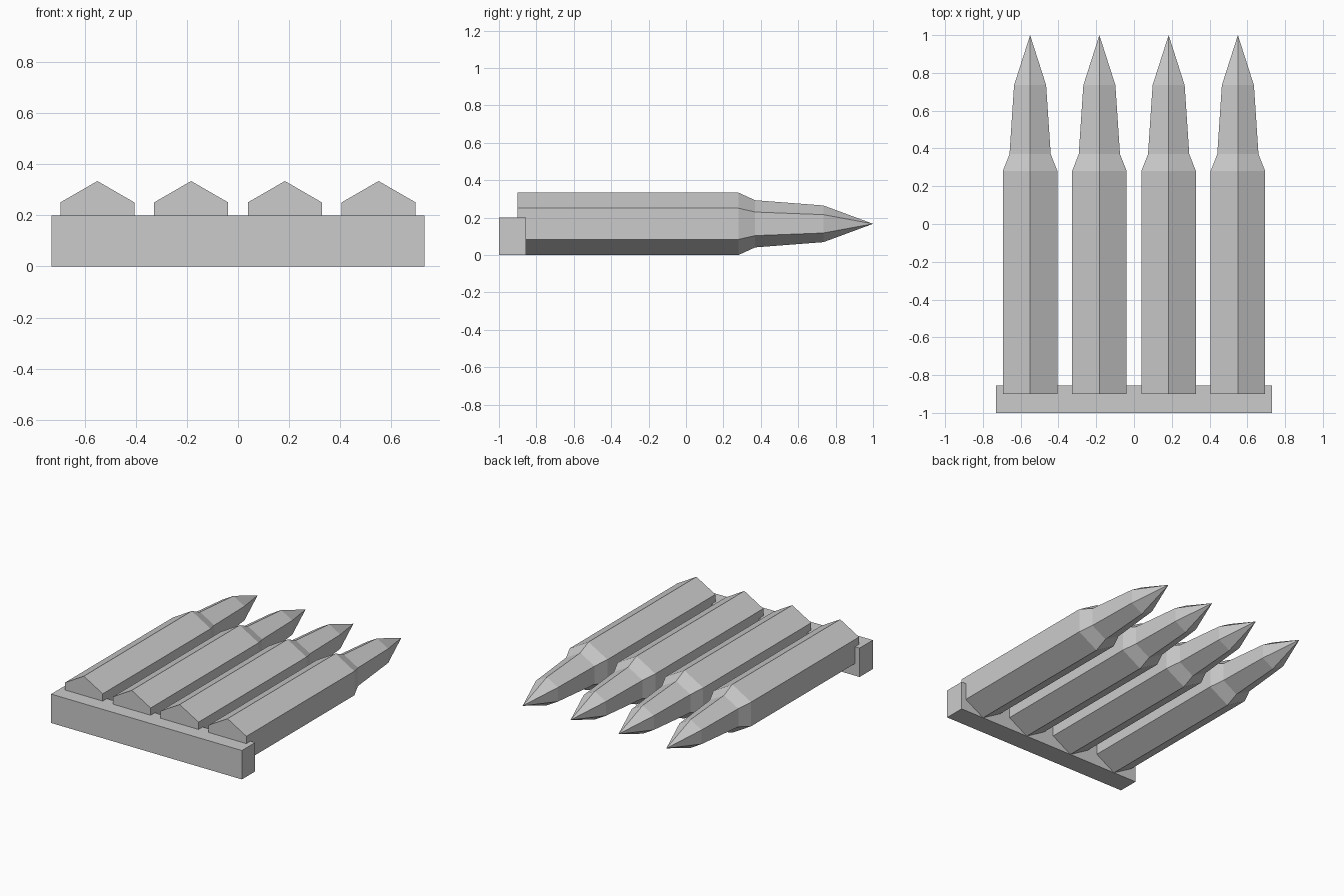
import bpy, bmesh, math

if "Cube" in bpy.data.objects:
    bpy.data.objects.remove(bpy.data.objects["Cube"])

grey = bpy.data.materials.new("plain grey")
grey.diffuse_color = (0.6, 0.6, 0.6, 1)
grey.use_nodes = True
grey.node_tree.nodes["Principled BSDF"].inputs["Base Color"].default_value = grey.diffuse_color


def finish(name, bm):
    bmesh.ops.recalc_face_normals(bm, faces=bm.faces)
    mesh = bpy.data.meshes.new(name)
    bm.to_mesh(mesh)
    bm.free()
    mesh.materials.append(grey)
    obj = bpy.data.objects.new(name, mesh)
    bpy.context.collection.objects.link(obj)
    return obj


# Clip bar holding the rounds at the rear
bm = bmesh.new()
bmesh.ops.create_cube(bm, size=1)
for v in bm.verts:
    v.co = (v.co.x * 1.46, v.co.y * 0.145 - 0.9275, v.co.z * 0.2 + 0.1)
finish("clip_bar", bm)

# Six-sided rounds: (y, radius) along the case, shoulder and bullet
R = 0.167
profile = [(-0.9, R), (0.28, R), (0.37, 0.126), (0.735, 0.098)]
for i in range(4):
    x = -0.55 + i * 1.1 / 3
    bm = bmesh.new()
    rings = [[bm.verts.new((x + r * math.sin(k * math.pi / 3), y,
                            R + r * math.cos(k * math.pi / 3)))
              for k in range(6)] for y, r in profile]
    tip = bm.verts.new((x, 1.0, R))
    bm.faces.new(rings[0])
    for k in range(6):
        n = (k + 1) % 6
        for a, b in zip(rings, rings[1:]):
            bm.faces.new((a[k], a[n], b[n], b[k]))
        bm.faces.new((rings[-1][k], rings[-1][n], tip))
    finish(f"cartridge_{i + 1}", bm)
